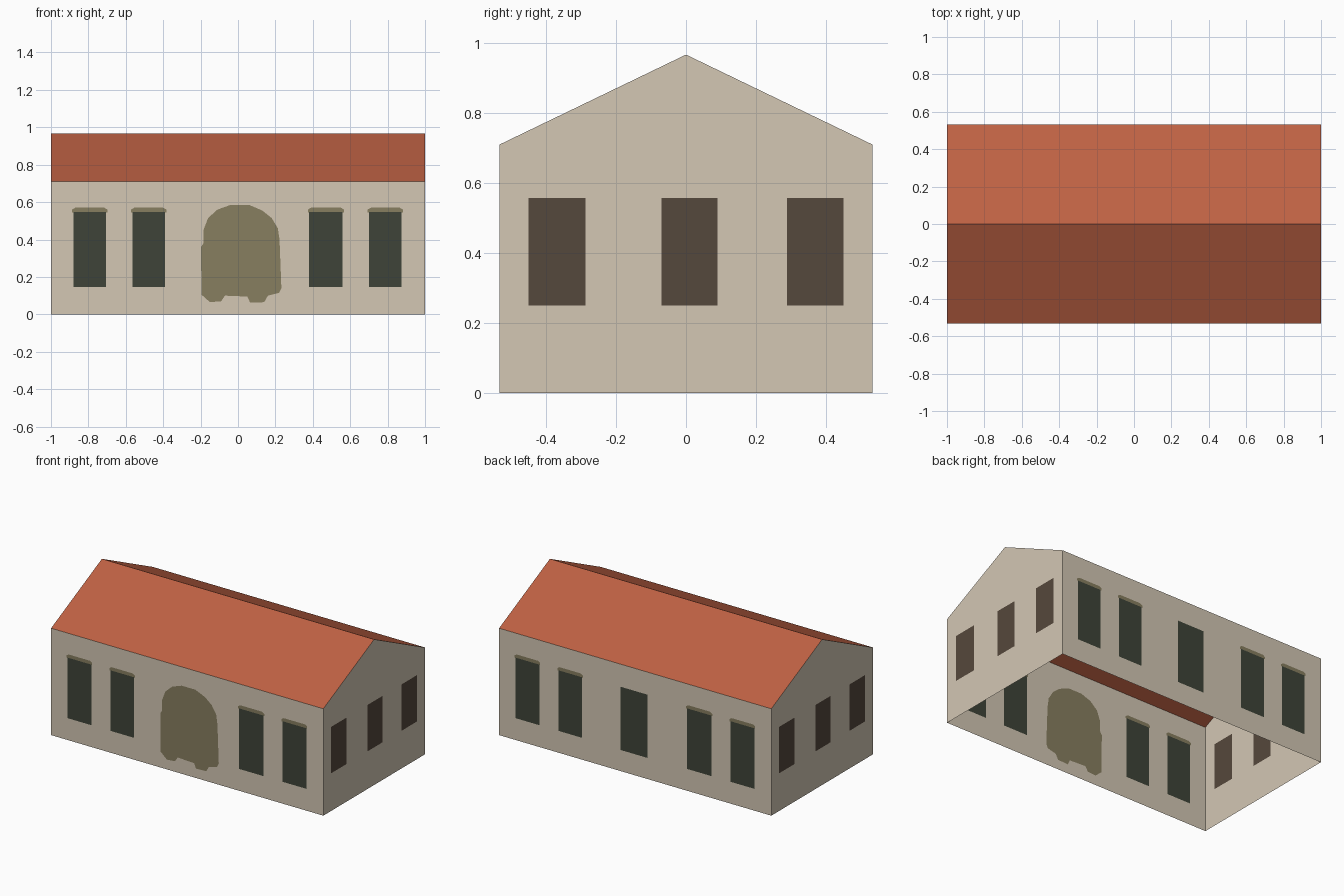
import bpy
from mathutils import Vector
from mathutils.geometry import delaunay_2d_cdt

if "Cube" in bpy.data.objects:
    bpy.data.objects.remove(bpy.data.objects["Cube"])

HX, HY, EAVE, RIDGE = 1.0, 0.533, 0.71, 0.967


def material(name, rgb):
    m = bpy.data.materials.new(name)
    lin = [((c / 255 + 0.055) / 1.055) ** 2.4 for c in rgb]
    m.diffuse_color = (*lin, 1)
    m.use_nodes = True
    m.node_tree.nodes["Principled BSDF"].inputs["Base Color"].default_value = m.diffuse_color
    return m


plaster = material("plaster", (211, 199, 180))
glass = material("dark_green_glass", (62, 68, 56))
trim = material("olive_trim", (135, 126, 96))
shutter = material("brown_shutter", (85, 72, 60))
roof_mat = material("terracotta", (190, 97, 67))
MATS = [plaster, trim, glass, shutter]


def rect(a, b, lo, hi):
    return [(a, lo), (b, lo), (b, hi), (a, hi)]


def sheet(name, outline, details, place):
    """Flat wall cut along its painted details; later details win."""
    polys = [(outline, 0)] + details
    pts, faces = [], []
    for poly, _ in polys:
        faces.append(list(range(len(pts), len(pts) + len(poly))))
        pts += [Vector(p) for p in poly]
    v, _, f, _, _, src = delaunay_2d_cdt(pts, [], faces, 1, 1e-5)
    me = bpy.data.meshes.new(name)
    me.from_pydata([place(p.x, p.y) for p in v], [], [list(t) for t in f])
    for m in MATS:
        me.materials.append(m)
    for face, ids in zip(me.polygons, src):
        face.material_index = polys[max(ids)][1] if ids else 0
    me.update()
    bpy.context.collection.objects.link(bpy.data.objects.new(name, me))


def window(a, b):
    """Tall window with a thin, slightly arched lintel band."""
    cap = [(a - .007, .545), (b + .007, .545), (b + .007, .56),
           (b - .01, .57), (a + .01, .57), (a - .007, .56)]
    return [(cap, 1), (rect(a, b, .145, .547), 2)]


# Front wall with arched doorway and four windows
spans = [(-.88, -.705), (-.565, -.39), (.38, .56), (.70, .875)]
arch = [(-.195, .105), (-.15, .065), (-.09, .07), (-.07, .1), (.05, .095),
        (.065, .062), (.14, .065), (.16, .1), (.22, .115), (.232, .14),
        (.222, .4), (.213, .46), (.18, .515), (.13, .555), (.06, .585),
        (-.04, .585), (-.11, .56), (-.16, .515), (-.185, .45),
        (-.185, .38), (-.198, .36)]
front = [(arch, 1)] + [d for s in spans for d in window(*s)]
sheet("front_wall", rect(-HX, HX, 0, EAVE), front, lambda u, z: (u, -HY, z))

# Back wall: same windows turned around, plain window in the middle
back = [d for s in spans for d in window(*s)] + [(rect(-.107, .09, .14, .56), 2)]
sheet("back_wall", rect(-HX, HX, 0, EAVE), back, lambda u, z: (-u, HY, z))

# Gable walls with three shuttered windows each
gable = [(-HY, 0), (HY, 0), (HY, EAVE), (0, RIDGE), (-HY, EAVE)]
shutters = [(rect(a, b, .25, .558), 3)
            for a, b in [(-.45, -.287), (-.07, .09), (.288, .45)]]
for name, s in (("right_gable", 1), ("left_gable", -1)):
    sheet(name, gable, shutters, lambda u, z, s=s: (s * HX, s * u, z))

# Roof: two flat slopes
me = bpy.data.meshes.new("roof")
me.from_pydata([(-HX, -HY, EAVE), (HX, -HY, EAVE), (HX, 0, RIDGE),
                (-HX, 0, RIDGE), (HX, HY, EAVE), (-HX, HY, EAVE)], [],
               [(0, 1, 2, 3), (3, 2, 4, 5)])
me.materials.append(roof_mat)
bpy.context.collection.objects.link(bpy.data.objects.new("roof", me))
